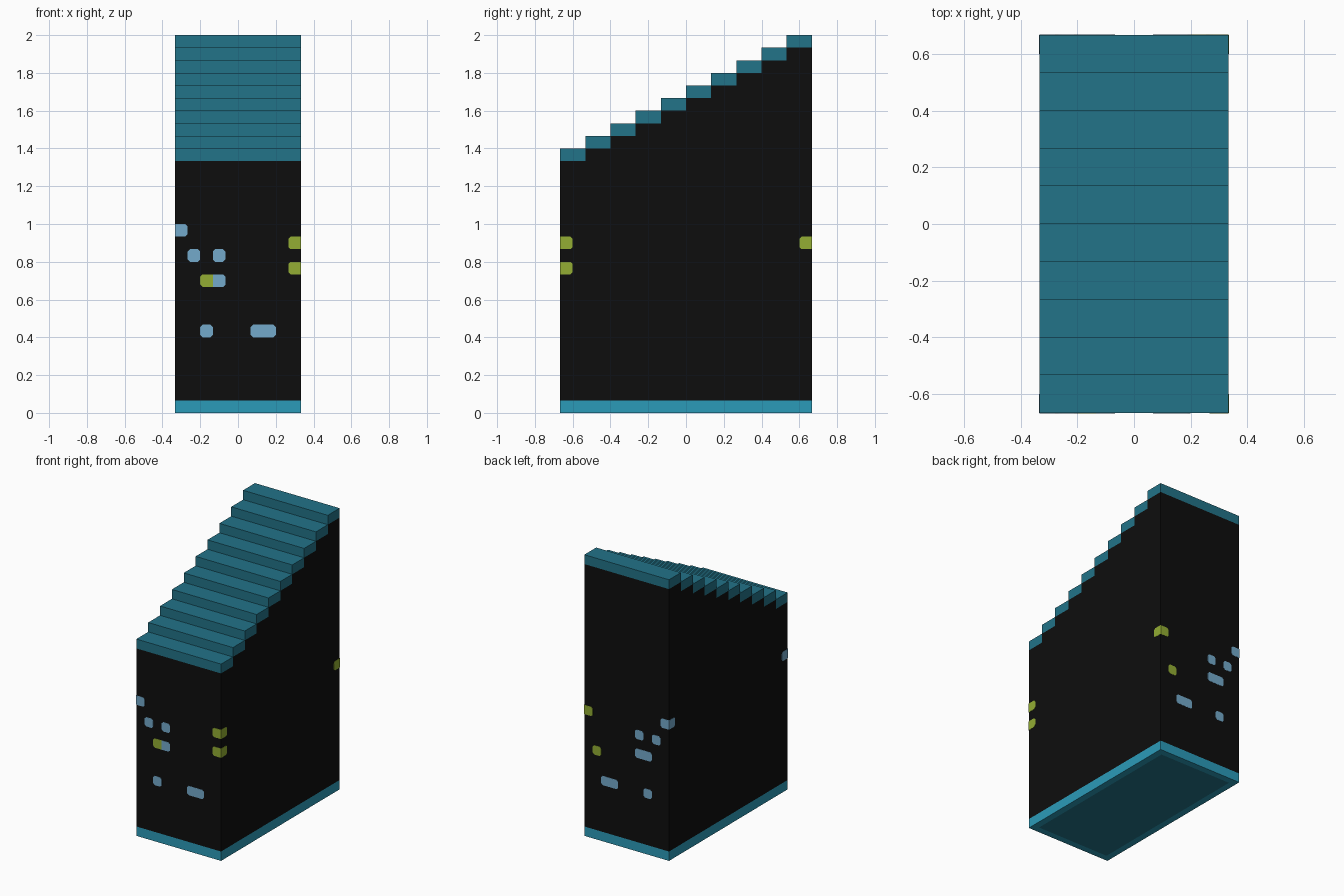
import bpy, bmesh

if "Cube" in bpy.data.objects:
    bpy.data.objects.remove(bpy.data.objects["Cube"])

U = 1 / 15                      # one grid cell
X0, Y0 = -5 * U, -10 * U        # left and front limits
STEPS = 10


def material(name, hex_colour):
    def lin(c):
        c /= 255
        return c / 12.92 if c <= 0.04045 else ((c + 0.055) / 1.055) ** 2.4
    m = bpy.data.materials.new(name)
    m.diffuse_color = [lin(int(hex_colour[i:i + 2], 16)) for i in (0, 2, 4)] + [1]
    m.use_nodes = True
    m.node_tree.nodes["Principled BSDF"].inputs["Base Color"].default_value = m.diffuse_color
    return m


BLACK = material("black wall", "0d0d0d")
TEAL = material("dark teal", "227388")
CYAN = material("bright teal", "2b9bb9")
BLUE = material("light blue", "74aacb")
GREEN = material("lime green", "93ad33")


def finish(bm, name, *mats):
    me = bpy.data.meshes.new(name)
    bm.normal_update()
    bm.to_mesh(me)
    bm.free()
    for m in mats:
        me.materials.append(m)
    ob = bpy.data.objects.new(name, me)
    bpy.context.collection.objects.link(ob)
    return ob


def prism(points, offset):
    """Extrude a closed 3D outline by an offset."""
    bm = bmesh.new()
    face = bm.faces.new([bm.verts.new(p) for p in points])
    new = bmesh.ops.extrude_face_region(bm, geom=[face], use_keep_orig=True)["geom"]
    bmesh.ops.translate(bm, vec=offset,
                        verts=[v for v in new if isinstance(v, bmesh.types.BMVert)])
    bmesh.ops.recalc_face_normals(bm, faces=bm.faces)
    bm.normal_update()
    return bm


def drop(bm, test):
    bmesh.ops.delete(bm, geom=[f for f in bm.faces if test(f)], context='FACES')


def box(y0, y1, z0, z1):
    return prism([(X0, y0, z0), (X0, y1, z0), (X0, y1, z1), (X0, y0, z1)], (10 * U, 0, 0))


# Walls: side outline follows the underside of the stairs; hidden faces removed
outline = [(X0, -Y0, U), (X0, Y0, U)]
for i in range(STEPS):
    y, z = Y0 + 2 * U * i, (20 + i) * U
    outline += [(X0, y, z), (X0, y + 2 * U, z)]
walls = prism(outline, (10 * U, 0, 0))
drop(walls, lambda f: abs(f.normal.z) > 0.5
     or (abs(f.normal.y) > 0.5 and abs(f.calc_center_median().y) < 9.9 * U))
finish(walls, "walls", BLACK)

# Stair treads climbing to the back
for i in range(STEPS):
    y, z = Y0 + 2 * U * i, (20 + i) * U
    tread = box(y, y + 2 * U, z, z + U)
    drop(tread, lambda f: f.normal.z < -0.5 or (f.normal.y > 0.5 and i < STEPS - 1))
    finish(tread, f"tread_{i + 1}", TEAL)

# Base band with a darker floor panel inset on the underside
base = box(Y0, -Y0, 0, U)
drop(base, lambda f: f.normal.z > 0.5)
under = [f for f in base.faces if f.normal.z < -0.5]
bmesh.ops.inset_region(base, faces=under, thickness=U)
under[0].material_index = 1
finish(base, "base", CYAN, TEAL)


def window(side, col, row, mat, square=""):
    """Thin cell plate; corners clipped except on edges named in square (l, r)."""
    a, b = col * U, (col + 1) * U
    z0, z1 = row * U, (row + 1) * U
    c = 0.18 * U
    cl, cr = (0 if "l" in square else c), (0 if "r" in square else c)
    pts = [(a + cl, z0), (b - cr, z0)]
    if cr:
        pts += [(b, z0 + c), (b, z1 - c)]
    pts += [(b - cr, z1), (a + cl, z1)]
    if cl:
        pts += [(a, z1 - c), (a, z0 + c)]
    t = 0.0015
    if side in ("front", "back"):
        s = -1 if side == "front" else 1
        p3, off = [(X0 + u, -s * Y0, z) for u, z in pts], (0, s * t, 0)
    else:
        s = -1 if side == "left" else 1
        p3, off = [(-s * X0, Y0 + u, z) for u, z in pts], (s * t, 0, 0)
    finish(prism(p3, off), f"{side}_window_{col}_{row}", mat)


# Windows shared by front and back: column, row, joined edges
for side in ("front", "back"):
    for col, row, sq in [(0, 14, "l"), (1, 12, ""), (3, 12, ""), (3, 10, "l"),
                         (2, 6, ""), (6, 6, "r"), (7, 6, "l")]:
        window(side, col, row, BLUE, sq)
    window(side, 2, 10, GREEN if side == "front" else BLUE, "r")
    window(side, 9, 13, GREEN, "r")
window("front", 9, 11, GREEN, "r")
window("back", 8, 9, GREEN)

# Corner windows wrapping onto the sides
for col, sq in ((0, "l"), (19, "r")):
    window("right", col, 13, GREEN, sq)
    window("left", col, 14, BLUE, sq)
window("right", 0, 11, GREEN, "l")
